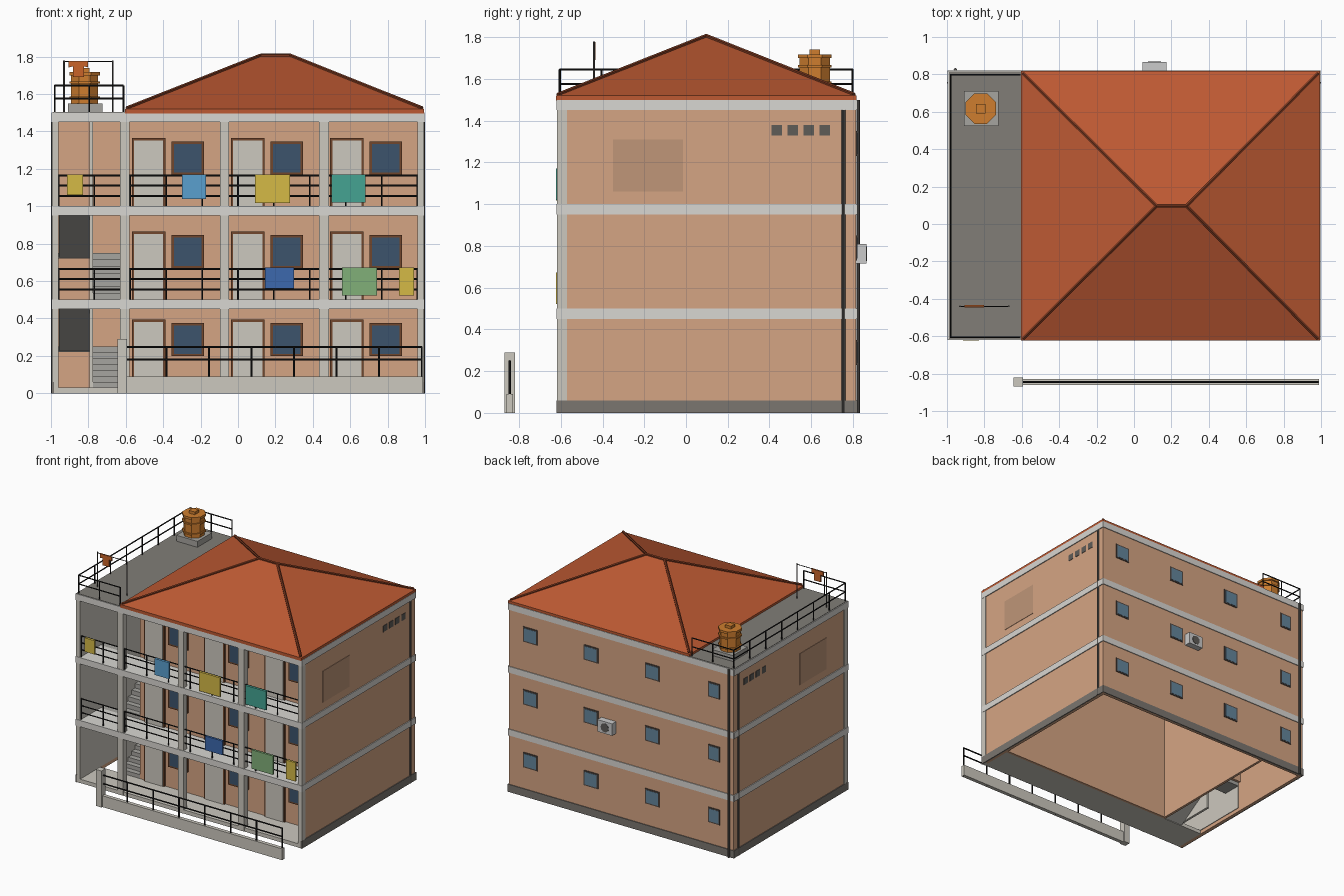
import bpy, bmesh, math
from mathutils import Vector, Matrix

if "Cube" in bpy.data.objects:
    bpy.data.objects.remove(bpy.data.objects["Cube"])

COL = {"wall": (212, 163, 130), "cream": (203, 199, 189), "band": (216, 214, 209), "dark": (122, 117, 111),
       "black": (32, 32, 32), "roof": (188, 90, 54), "ridge": (120, 58, 36), "glass": (62, 84, 108),
       "backglass": (100, 132, 155), "frame": (112, 72, 48), "backframe": (85, 75, 70), "patch": (190, 149, 120),
       "vent": (95, 92, 88), "stair": (165, 163, 158), "deck": (128, 125, 119), "orange": (205, 125, 50),
       "shirt": (200, 100, 45), "yellow": (212, 184, 72), "blue": (90, 158, 205), "teal": (70, 162, 145),
       "navy": (62, 104, 172), "green": (128, 174, 120), "ac": (205, 205, 202), "pipe": (88, 86, 83)}
mats = {}


def mat(c):
    if c not in mats:
        m = bpy.data.materials.new(c)
        m.diffuse_color = [(v / 255) ** 2.2 for v in COL[c]] + [1]
        m.use_nodes = True
        m.node_tree.nodes["Principled BSDF"].inputs["Base Color"].default_value = m.diffuse_color
        mats[c] = m
    return mats[c]


def finish(name, bm, c):
    bmesh.ops.recalc_face_normals(bm, faces=bm.faces)
    me = bpy.data.meshes.new(name)
    bm.to_mesh(me)
    bm.free()
    me.materials.append(mat(c))
    ob = bpy.data.objects.new(name, me)
    bpy.context.collection.objects.link(ob)
    return ob


def boxes(name, c, items):
    # each item: x0, x1, y0, y1, z0, z1
    bm = bmesh.new()
    for x0, x1, y0, y1, z0, z1 in items:
        m = Matrix.Translation(((x0 + x1) / 2, (y0 + y1) / 2, (z0 + z1) / 2)) @ \
            Matrix.Diagonal((x1 - x0, y1 - y0, z1 - z0, 1))
        bmesh.ops.create_cube(bm, size=1, matrix=m)
    return finish(name, bm, c)


def bars(name, c, segs, r=0.006, n=6):
    # straight round bars between pairs of points
    bm = bmesh.new()
    for p, q in segs:
        p, q = Vector(p), Vector(q)
        m = Matrix.Translation((p + q) / 2) @ (q - p).to_track_quat('Z', 'Y').to_matrix().to_4x4()
        bmesh.ops.create_cone(bm, cap_ends=True, segments=n, radius1=r, radius2=r, depth=(q - p).length, matrix=m)
    return finish(name, bm, c)


def prism(name, c, pts, axis, a, b):
    # outline extruded along x (points are y, z) or along y (points are x, z)
    bm = bmesh.new()
    f = bm.faces.new([bm.verts.new((a, u, v) if axis == 'x' else (u, a, v)) for u, v in pts])
    r = bmesh.ops.extrude_face_region(bm, geom=[f])
    d = (b - a, 0, 0) if axis == 'x' else (0, b - a, 0)
    bmesh.ops.translate(bm, vec=d, verts=[v for v in r["geom"] if isinstance(v, bmesh.types.BMVert)])
    return finish(name, bm, c)


F, B, G = -0.62, 0.815, -0.36            # front edge, back edge, gallery wall
FLOORS = (0.03, 0.5, 1.0)

# hollow shell: side walls, back wall, gallery wall, stair divider
boxes("outer_walls", "wall", [(-0.99, -0.965, F + 0.01, B, 0, 1.46), (0.965, 0.99, F + 0.01, B, 0, 1.46),
                              (-0.99, 0.99, B - 0.025, B, 0, 1.46)])
boxes("inner_walls", "wall", [(-0.61, 0.965, G, G + 0.02, 0, 1.46), (-0.61, -0.59, G, B - 0.025, 0, 1.46),
                              (-0.965, -0.61, 0.09, 0.11, 0.25, 1.46)])
boxes("stair_side_lining", "cream", [(-0.965, -0.96, F + 0.01, 0.09, 0.03, 1.46)])

# floor slabs and the bands that run around the outside
boxes("gallery_ground_floor", "cream", [(-0.965, 0.965, F + 0.005, G, 0, 0.03)])
bands = []
for z in (0.45, 0.95, 1.45):
    bands += [(-0.995, 0.995, F, G, z, z + 0.05), (-0.995, 0.995, B - 0.02, B + 0.006, z, z + 0.05)]
    bands += [(min(s * 0.97, s * 0.997), max(s * 0.97, s * 0.997), F, B, z, z + 0.05) for s in (-1, 1)]
boxes("floor_slab_bands", "band", bands)
boxes("base_strip", "dark", [(-0.996, -0.985, F, B, 0, 0.06), (0.985, 0.996, F, B, 0, 0.06),
                             (-0.996, 0.996, B - 0.01, B + 0.006, 0, 0.06)])
boxes("roof_terrace", "deck", [(-0.99, -0.6, F + 0.005, B, 1.46, 1.503)])

# front pillars
boxes("front_pillars", "cream", [(x0, x1, F + 0.003, F + 0.05, 0, 1.46) for x0, x1 in
                                 ((-0.995, -0.96), (-0.63, -0.58), (-0.096, -0.048), (0.433, 0.487), (0.96, 0.995))])

# doors and windows of the gallery
doors, dframes, glass, wframes = [], [], [], []
for z in FLOORS:
    for i in range(3):
        x = -0.556 + 0.53 * i
        dframes.append((x - 0.012, x + 0.168, G - 0.012, G, z, z + 0.365))
        doors.append((x, x + 0.156, G - 0.016, G, z, z + 0.352))
        wframes.append((x + 0.2, x + 0.373, G - 0.012, G, z + 0.168, z + 0.345))
        glass.append((x + 0.213, x + 0.36, G - 0.015, G, z + 0.181, z + 0.332))
boxes("door_frames", "frame", dframes)
boxes("doors", "cream", doors)
boxes("window_frames", "frame", wframes)
boxes("window_panes", "glass", glass)

# back windows
panes, frames = [], []
for z in (0.23, 0.73, 1.23):
    for x, w in ((0.8, 0.063), (0.265, 0.063), (-0.275, 0.063), (-0.82, 0.05)):
        frames.append((x - w, x + w, B, B + 0.005, z, z + 0.12))
        panes.append((x - w + 0.01, x + w - 0.01, B, B + 0.007, z + 0.01, z + 0.11))
boxes("back_window_frames", "backframe", frames)
boxes("back_window_panes", "backglass", panes)

# vents, plaster patches and drain pipes on both sides
vents, patches, pipes = [], [], [((-0.955, B + 0.01, 0), (-0.955, B + 0.01, 1.5))]
for s in (-1, 1):
    a, b = sorted((s * 0.985, s * 0.993))
    vents += [(a, b, y, y + 0.05, 1.33, 1.38) for y in (0.41, 0.487, 0.563, 0.64)]
    patches.append((a, b, -0.35, -0.015, 1.06, 1.31))
    pipes.append(((s * 0.991, 0.755, 0), (s * 0.991, 0.755, 1.45)))
boxes("side_vents", "vent", vents)
boxes("plaster_patches", "patch", patches)
bars("drain_pipes", "pipe", pipes, 0.009, 8)

# air conditioner on the back
boxes("air_conditioner", "ac", [(0.045, 0.175, B, 0.865, 0.715, 0.81)])
bars("air_conditioner_fan", "vent", [((0.11, 0.86, 0.762), (0.11, 0.868, 0.762))], 0.035, 12)

# stairs: two flights per storey with a half landing
N = 7
for k, (z0, zt) in enumerate(((0.03, 0.5), (0.5, 1.0))):
    zm = 0.25 + 0.5 * k
    for name, x0, ya, yb, a, b in (("lower", -0.775, G, -0.06, z0, zm), ("upper", -0.958, -0.06, G, zm, zt)):
        pts = [(ya, a)]
        for i in range(N):
            z = a + (b - a) * (i + 1) / N
            pts += [(ya + (yb - ya) * i / N, z), (ya + (yb - ya) * (i + 1) / N, z)]
        pts += [(yb, b - 0.05), (ya, a - 0.025)]
        prism(f"stair_{name}_flight_{k + 1}", "stair", pts, 'x', x0, x0 + 0.165)
    boxes(f"stair_landing_{k + 1}", "stair", [(-0.96, -0.61, -0.06, 0.09, zm - 0.03, zm)])
boxes("stair_spine_wall", "cream", [(-0.795, -0.776, G, -0.06, 0.03, 1.46)])

# gallery railings
segs = []
for z in FLOORS[1:]:
    segs += [((-0.96, -0.6, z + h), (0.96, -0.6, z + h)) for h in (0.055, 0.11, 0.165)]
    segs += [((-0.96 + 0.192 * i, -0.6, z), (-0.96 + 0.192 * i, -0.6, z + 0.165)) for i in range(11)]
bars("gallery_railings", "black", segs, 0.005)

# laundry over the railings
for name, c, x0, x1, z0, z1 in (("yellow_cloth", "yellow", -0.915, -0.83, 1.06, 1.17),
                                ("blue_cloth", "blue", -0.3, -0.172, 1.04, 1.17),
                                ("yellow_sheet", "yellow", 0.09, 0.278, 1.018, 1.17),
                                ("teal_sheet", "teal", 0.5, 0.682, 1.02, 1.17),
                                ("navy_cloth", "navy", 0.145, 0.3, 0.56, 0.672),
                                ("green_sheet", "green", 0.556, 0.743, 0.522, 0.672),
                                ("yellow_towel", "yellow", 0.86, 0.942, 0.522, 0.672)):
    boxes(name, c, [(x0, x1, -0.622, -0.608, z0, z1)])

# front fence
boxes("fence_wall", "cream", [(-0.6, 0.99, -0.86, -0.83, 0, 0.09)])
boxes("fence_gate_post", "cream", [(-0.643, -0.593, -0.87, -0.82, 0, 0.29)])
segs = [((-0.6, -0.845, z), (0.985, -0.845, z)) for z in (0.18, 0.247)]
segs += [((-0.61 + 0.2275 * i, -0.845, 0), (-0.61 + 0.2275 * i, -0.845, 0.25)) for i in range(1, 8)]
bars("fence_railing", "black", segs, 0.006)

# hipped roof with ridge strips
x0, x1, y0, y1 = -0.605, 0.995, F - 0.002, B + 0.002
corners = [(x, y) for x in (x0, x1) for y in (y0, y1)]
tops = [(0.12, 0.097, 1.805), (0.28, 0.097, 1.805)]
bm = bmesh.new()
for p in [(x, y, z) for x, y in corners for z in (1.495, 1.52)] + tops:
    bm.verts.new(p)
bmesh.ops.convex_hull(bm, input=bm.verts)
bmesh.ops.dissolve_limit(bm, angle_limit=0.01, verts=bm.verts, edges=bm.edges)
finish("hipped_roof", bm, "roof")
hips = [((x * 0.985 + 0.003, y * 0.985, 1.524), tops[0 if x < 0 else 1]) for x, y in corners]
bars("roof_ridges", "ridge", hips + [tuple(tops)], 0.011)

# roof terrace railing on three sides
xl, xr, yf, yb = -0.98, -0.612, -0.605, 0.798
segs = []
for z in (1.575, 1.645):
    segs += [((xl, yf, z), (xl, yb, z)), ((xl, yf, z), (xr, yf, z)), ((xl, yb, z), (xr, yb, z))]
posts = [(xl, yf + (yb - yf) * i / 7) for i in range(8)]
posts += [(x, y) for x in ((xl + xr) / 2, xr) for y in (yf, yb)]
segs += [((x, y, 1.5), (x, y, 1.645)) for x, y in posts]
bars("terrace_railing", "black", segs, 0.005)

# clothes line with a shirt
bars("clothes_line_poles", "pipe", [((x, -0.44, 1.5), (x, -0.44, 1.78)) for x in (-0.93, -0.67)], 0.005)
bars("clothes_line", "black", [((-0.93, -0.44, 1.774), (-0.67, -0.44, 1.774))], 0.003)
half = [(0.052, 1.776), (0.052, 1.742), (0.03, 1.748), (0.03, 1.69)]
prism("hanging_shirt", "shirt", [(-0.853 + x, z) for x, z in half] +
      [(-0.853 - x, z) for x, z in reversed(half)], 'y', -0.446, -0.434)

# water tank on its block
boxes("tank_block", "stair", [(-0.91, -0.725, 0.525, 0.71, 1.5, 1.55)])
bm = bmesh.new()
for r, za, zb in ((0.078, 1.55, 1.70), (0.088, 1.575, 1.587), (0.088, 1.655, 1.667), (0.088, 1.70, 1.718),
                  (0.036, 1.718, 1.74)):
    n = 4 if r < 0.05 else 8
    m = Matrix.Translation((-0.82, 0.617, (za + zb) / 2)) @ Matrix.Rotation(math.pi / n, 4, 'Z')
    bmesh.ops.create_cone(bm, cap_ends=True, segments=n, radius1=r, radius2=r, depth=zb - za, matrix=m)
finish("water_tank", bm, "orange")
